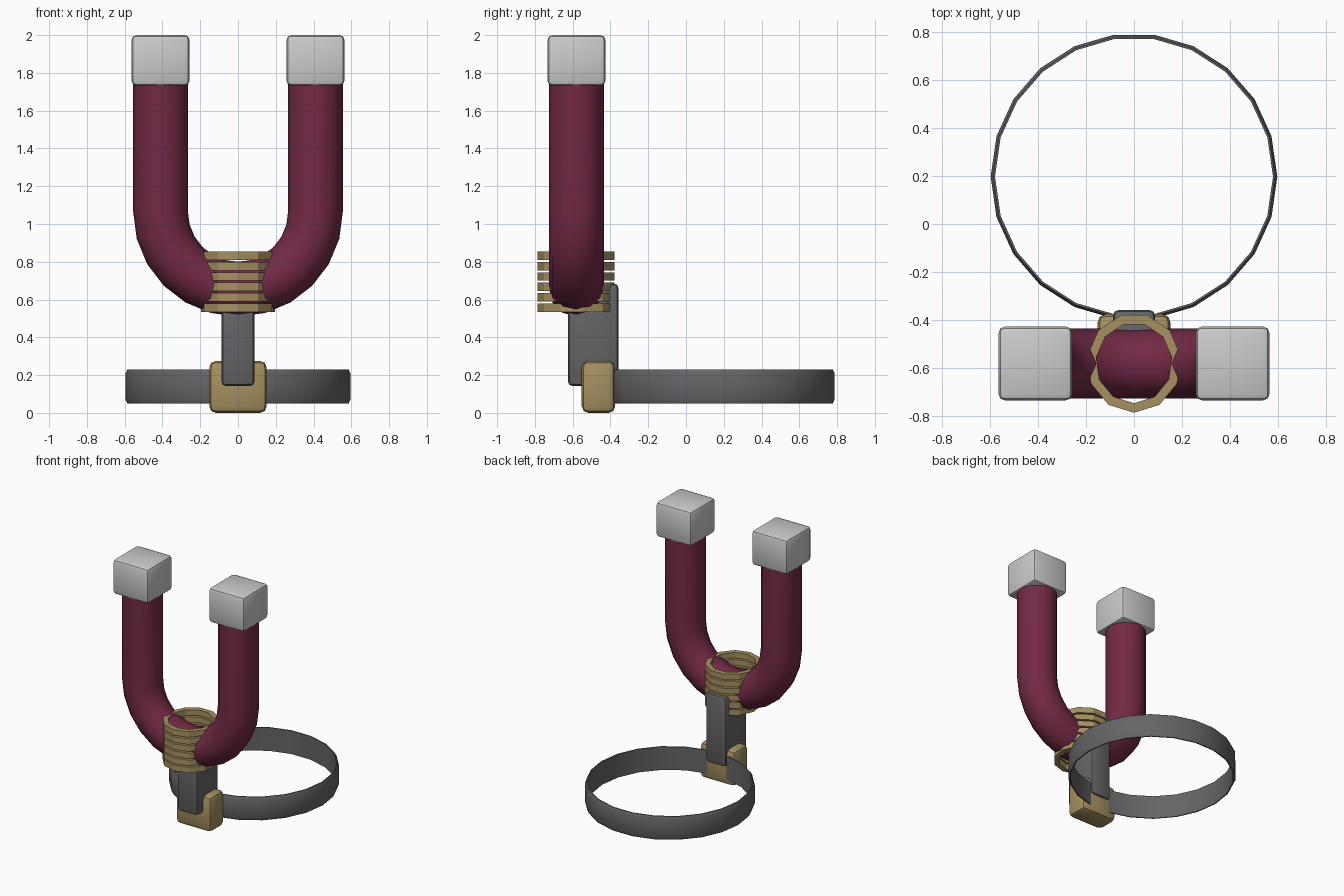
import bpy, bmesh, math

if "Cube" in bpy.data.objects:
    bpy.data.objects.remove(bpy.data.objects["Cube"])

ARM_X, ARM_Y, BEND_Z = 0.41, -0.58, 1.065


def material(name, rgb):
    m = bpy.data.materials.new(name)
    m.diffuse_color = (*rgb, 1)
    m.use_nodes = True
    m.node_tree.nodes["Principled BSDF"].inputs["Base Color"].default_value = m.diffuse_color
    return m


maroon = material("maroon", (0.17, 0.022, 0.06))
brass = material("brass", (0.38, 0.28, 0.12))
steel = material("steel", (0.13, 0.13, 0.135))


def finish(ob, mat=None, angle=40):
    if mat:
        ob.data.materials.append(mat)
    bpy.ops.object.select_all(action='DESELECT')
    ob.select_set(True)
    bpy.context.view_layer.objects.active = ob
    bpy.ops.object.shade_smooth_by_angle(angle=math.radians(angle))
    return ob


def from_bmesh(name, bm, mat=None, angle=40):
    bmesh.ops.recalc_face_normals(bm, faces=bm.faces[:])
    me = bpy.data.meshes.new(name)
    bm.to_mesh(me)
    bm.free()
    ob = bpy.data.objects.new(name, me)
    bpy.context.collection.objects.link(ob)
    return finish(ob, mat, angle)


def bevel_box(name, lo, hi, width, mat=None):
    bm = bmesh.new()
    bmesh.ops.create_cube(bm, size=1)
    for v in bm.verts:
        v.co = [(a + b) / 2 + c * (b - a) for a, b, c in zip(lo, hi, v.co)]
    bmesh.ops.bevel(bm, geom=bm.edges[:], offset=width, segments=2,
                    profile=0.5, affect='EDGES')
    return from_bmesh(name, bm, mat, 30)


def lathe(name, profile, sides, start, centre, mat, sx=1, angle=40):
    """Spin a closed (radius, z) profile into a ring."""
    bm = bmesh.new()
    rows = []
    for i in range(sides):
        a = start + math.tau * i / sides
        rows.append([bm.verts.new((centre[0] + sx * r * math.cos(a),
                                   centre[1] + r * math.sin(a), z))
                     for r, z in profile])
    n = len(profile)
    for i in range(sides):
        p, q = rows[i], rows[(i + 1) % sides]
        for j in range(n):
            k = (j + 1) % n
            bm.faces.new((p[j], q[j], q[k], p[k]))
    return from_bmesh(name, bm, mat, angle)


# U-shaped fork: round tube swept along a planar path
path = [(-ARM_X, 1.85, math.pi)]
path += [(ARM_X * math.cos(a), BEND_Z + ARM_X * math.sin(a), a)
         for a in (math.pi + math.pi * i / 12 for i in range(13))]
path += [(ARM_X, 1.85, math.tau)]
bm = bmesh.new()
loops = []
for x, z, a in path:
    loops.append([bm.verts.new((x + 0.145 * math.cos(t) * math.cos(a),
                                ARM_Y + 0.145 * math.sin(t),
                                z + 0.145 * math.cos(t) * math.sin(a)))
                  for t in (math.tau * j / 12 for j in range(12))])
for p, q in zip(loops, loops[1:]):
    for j in range(12):
        k = (j + 1) % 12
        bm.faces.new((p[j], p[k], q[k], q[j]))
bm.faces.new(loops[0])
bm.faces.new(loops[-1])
from_bmesh("fork_tube", bm, maroon)

# Block caps on both fork tips
for side, s in (("left", -1), ("right", 1)):
    x = s * ARM_X
    bevel_box(side + "_tip_cap", (x - 0.153, -0.733, 1.732),
              (x + 0.153, -0.427, 2.0), 0.025)

# Stack of binding rings round the crotch of the fork
for i in range(6):
    z = 0.535 + 0.055 * i
    lathe(f"binding_ring_{i + 1}",
          [(0.207, z), (0.207, z + 0.044), (0.167, z + 0.044), (0.167, z)],
          11, -math.pi / 2, (0, -0.578), brass, 0.95, 20)

# Stem joining fork to clasp
bevel_box("stem", (-0.088, -0.625, 0.142), (0.088, -0.357, 0.685), 0.025, steel)

# Clasp on the wrist band
bevel_box("clasp", (-0.152, -0.552, 0.0), (0.152, -0.375, 0.275), 0.035, brass)

# Wrist band: thin faceted hoop with a slight bulge
lathe("wrist_band",
      [(0.586, 0.05), (0.596, 0.072), (0.596, 0.208), (0.586, 0.23),
       (0.578, 0.23), (0.578, 0.05)],
      22, 0, (0, 0.197), steel)
